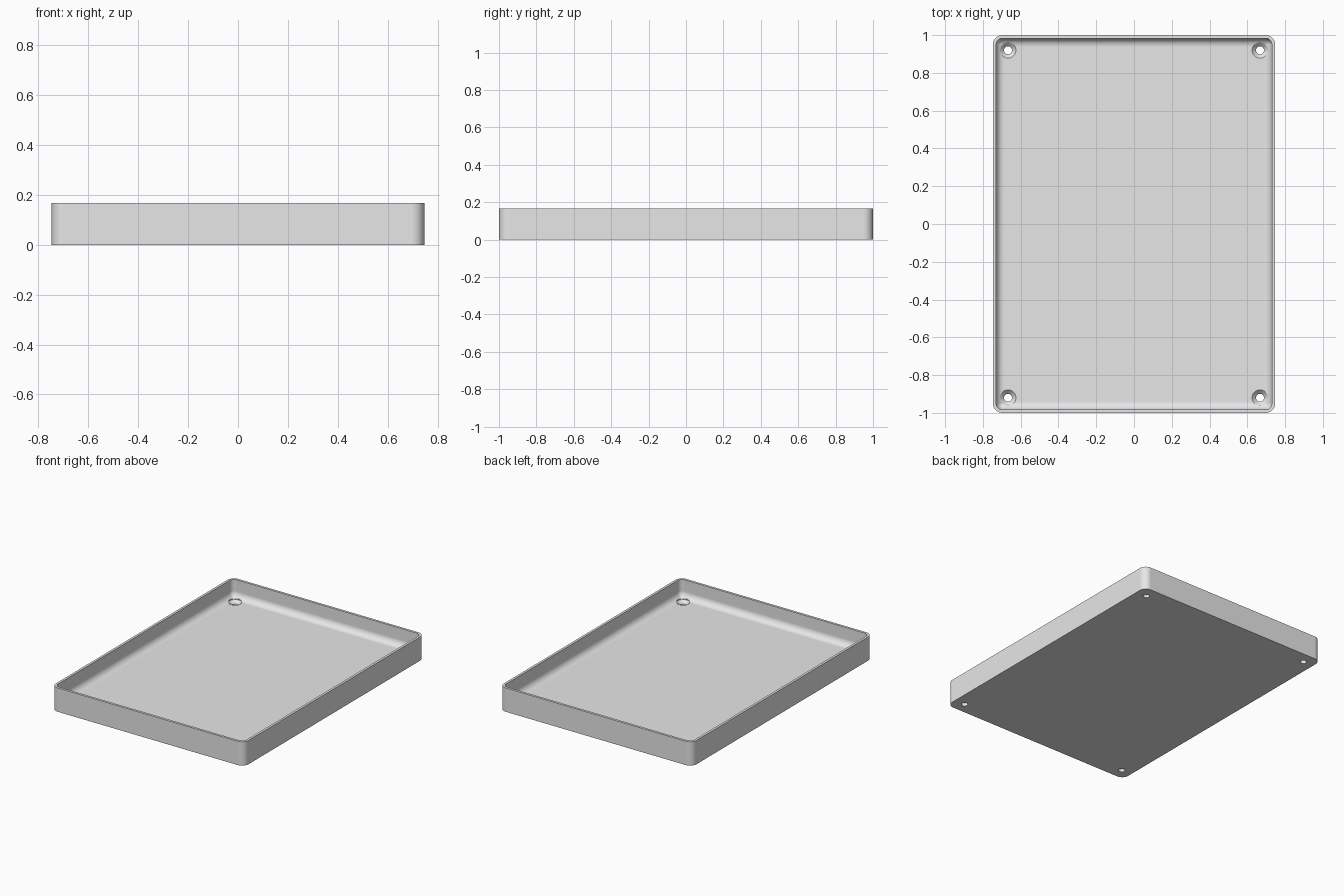
import bpy, bmesh, math

cube = bpy.data.objects.get("Cube")
if cube:
    bpy.data.objects.remove(cube, do_unlink=True)

HALF_X, HALF_Y, HEIGHT = 0.747, 1.0, 0.167
FLOOR, WALL, CORNER, FILLET = 0.042, 0.017, 0.05, 0.045
HOLE_X, HOLE_Y, HOLE_R, SINK_R = 0.667, 0.92, 0.021, 0.042

grey = bpy.data.materials.new("light grey")
grey.use_nodes = True
grey.diffuse_color = (0.8, 0.8, 0.8, 1)
grey.node_tree.nodes["Principled BSDF"].inputs["Base Color"].default_value = (0.8, 0.8, 0.8, 1)


def rounded_ring(bm, inset, z, steps=10):
    """Rounded rectangle set in from the outer edge."""
    r = max(CORNER - inset, 0.004)
    cx, cy = HALF_X - inset - r, HALF_Y - inset - r
    ring = []
    for quarter, (sx, sy) in enumerate([(1, 1), (-1, 1), (-1, -1), (1, -1)]):
        for i in range(steps + 1):
            a = math.pi / 2 * (quarter + i / steps)
            ring.append(bm.verts.new((sx * cx + r * math.cos(a), sy * cy + r * math.sin(a), z)))
    return ring


def loft(bm, rings):
    """Skin a stack of rings and close both ends."""
    for a, b in zip(rings, rings[1:]):
        n = len(a)
        for i in range(n):
            j = (i + 1) % n
            bm.faces.new((a[i], a[j], b[j], b[i]))
    bm.faces.new(rings[0][::-1])
    bm.faces.new(rings[-1])


def finish(name, bm):
    bmesh.ops.recalc_face_normals(bm, faces=bm.faces)
    mesh = bpy.data.meshes.new(name)
    bm.to_mesh(mesh)
    bm.free()
    mesh.materials.append(grey)
    obj = bpy.data.objects.new(name, mesh)
    bpy.context.collection.objects.link(obj)
    return obj


# Tray: outer wall, rim, inner wall, rounded inner foot, floor
profile = [(0, 0), (0, HEIGHT), (WALL, HEIGHT)]
for i in range(9):
    a = math.pi / 2 * i / 8
    profile.append((WALL + FILLET * (1 - math.cos(a)), FLOOR + FILLET * (1 - math.sin(a))))
bm = bmesh.new()
loft(bm, [rounded_ring(bm, inset, z) for inset, z in profile])
tray = finish("tray", bm)

# Countersunk screw holes in the corners
bm = bmesh.new()
sink = [(HOLE_R, -0.05), (HOLE_R, FLOOR - 0.021), (SINK_R, FLOOR), (SINK_R, 0.12)]
for sx in (-1, 1):
    for sy in (-1, 1):
        rings = []
        for r, z in sink:
            rings.append([bm.verts.new((sx * HOLE_X + r * math.cos(math.tau * k / 32),
                                        sy * HOLE_Y + r * math.sin(math.tau * k / 32), z))
                          for k in range(32)])
        loft(bm, rings)
cutter = finish("screw_hole_cutter", bm)
cutter.hide_render = True

cut = tray.modifiers.new("screw holes", "BOOLEAN")
cut.operation, cut.solver, cut.object = "DIFFERENCE", "EXACT", cutter
bpy.ops.object.select_all(action="DESELECT")
bpy.context.view_layer.objects.active = tray
tray.select_set(True)
bpy.ops.object.modifier_apply(modifier=cut.name)
bpy.data.objects.remove(cutter, do_unlink=True)

# Smooth rounded surfaces, crisp edges, flat floor
bpy.ops.object.shade_smooth_by_angle(angle=math.radians(30))
weighted = tray.modifiers.new("flat floor shading", "WEIGHTED_NORMAL")
weighted.keep_sharp = True
